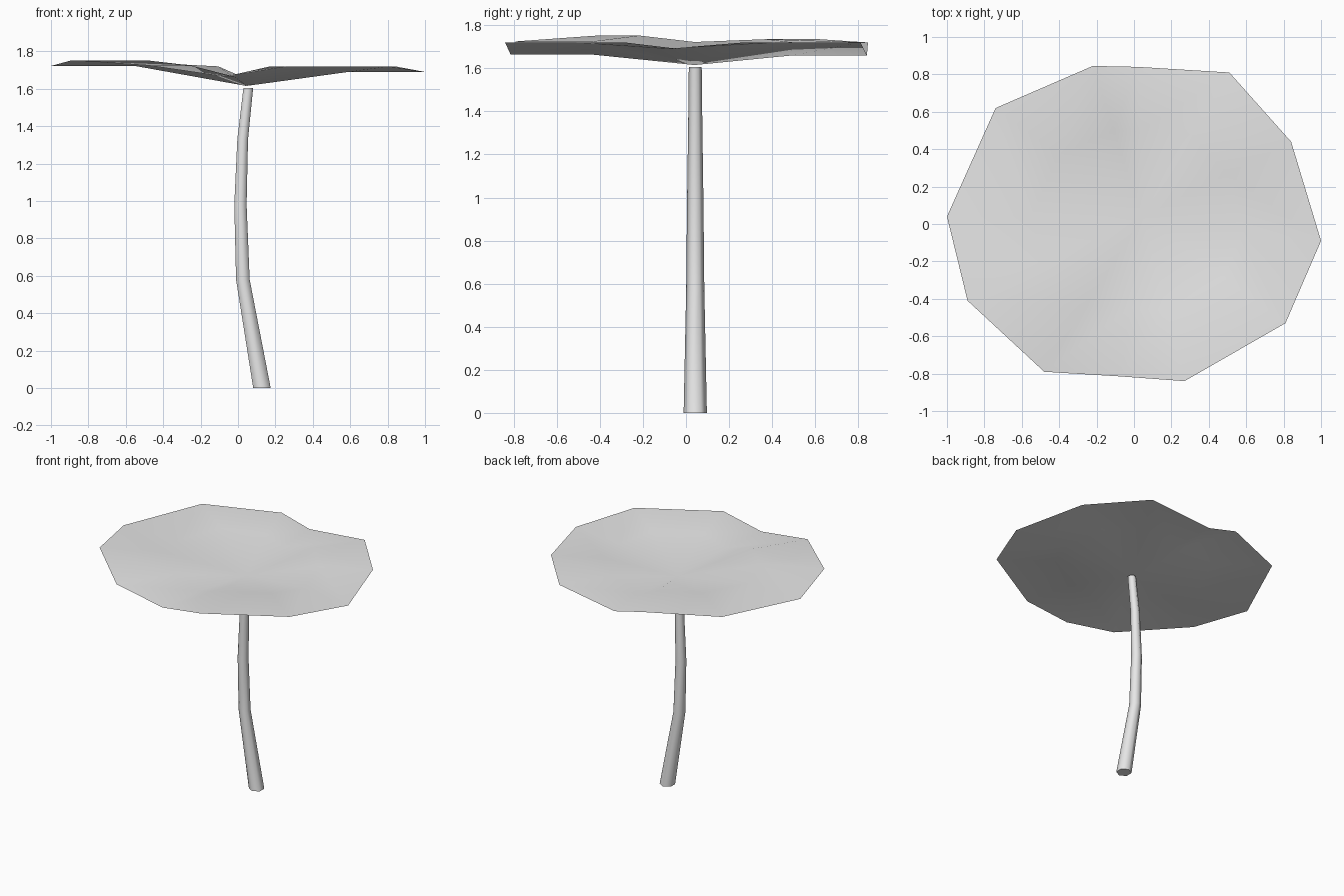
import bpy, bmesh, math
from mathutils import Vector

cube = bpy.data.objects.get("Cube")
if cube:
    bpy.data.objects.remove(cube)

grey = bpy.data.materials.new("plain_grey")
grey.use_nodes = True
colour = (0.8, 0.8, 0.8, 1)
grey.diffuse_color = colour
grey.node_tree.nodes["Principled BSDF"].inputs["Base Color"].default_value = colour


def finish(bm, name, angle):
    """Turn the bmesh into a smooth shaded object."""
    mesh = bpy.data.meshes.new(name)
    bm.to_mesh(mesh)
    bm.free()
    mesh.materials.append(grey)
    obj = bpy.data.objects.new(name, mesh)
    bpy.context.collection.objects.link(obj)
    bpy.ops.object.select_all(action="DESELECT")
    obj.select_set(True)
    bpy.context.view_layer.objects.active = obj
    bpy.ops.object.shade_smooth_by_angle(angle=math.radians(angle))


def bridge(bm, lower, upper):
    """Join two rings of equal length with quads."""
    n = len(lower)
    for i in range(n):
        j = (i + 1) % n
        bm.faces.new((lower[i], lower[j], upper[j], upper[i]))


# Canopy: a thin, wavy sheet with a sunken centre and a flat outer band
rim = [(1, -0.09, 1.69), (0.84, 0.44, 1.72), (0.51, 0.81, 1.72),
       (0.02, 0.84, 1.66), (-0.22, 0.845, 1.72), (-0.74, 0.62, 1.735),
       (-1, 0.04, 1.722), (-0.89, -0.41, 1.752), (-0.48, -0.79, 1.725),
       (-0.07, -0.815, 1.665), (0.27, -0.84, 1.72), (0.81, -0.53, 1.72)]
hub = Vector((0.045, 0.04, 1.615))
bm = bmesh.new()
outer = [bm.verts.new(p) for p in rim]
inner = []
for p in rim:
    q = hub.lerp(Vector(p), 0.57)
    q.z = p[2]
    inner.append(bm.verts.new(q))
bridge(bm, outer, inner)
centre = bm.verts.new(hub)
for i in range(len(inner)):
    bm.faces.new((inner[i], inner[(i + 1) % len(inner)], centre))
finish(bm, "canopy", 80)

# Stalk: a tapering six-sided tube along a gentle bend (x, z, radius)
path = [(0.128, 0, 0.054), (0.026, 0.58, 0.042), (0.013, 0.98, 0.038),
        (0.025, 1.33, 0.033), (0.055, 1.605, 0.03)]
bm = bmesh.new()
rings = []
for x, z, r in path:
    turns = [math.pi / 2 + k * math.pi / 3 for k in range(6)]
    rings.append([bm.verts.new((x + r * math.cos(a), 0.043 + r * math.sin(a), z))
                  for a in turns])
for low, high in zip(rings, rings[1:]):
    bridge(bm, low, high)
bm.faces.new(rings[0][::-1])
bm.faces.new(rings[-1])
finish(bm, "stalk", 70)
